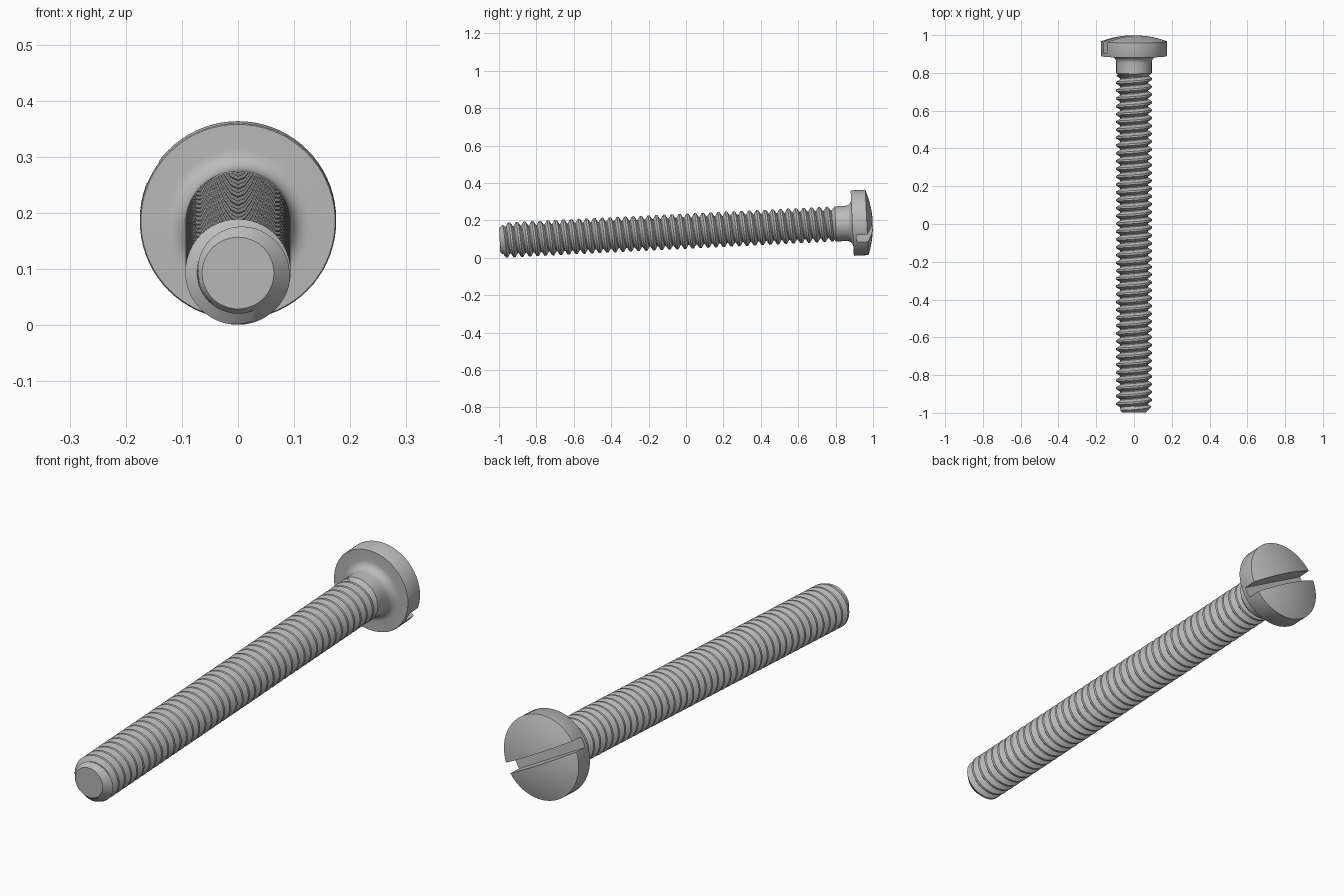
import bpy, bmesh
from math import sin, cos, pi, radians, sqrt
from mathutils import Matrix

if "Cube" in bpy.data.objects:
    bpy.data.objects.remove(bpy.data.objects["Cube"])

steel = bpy.data.materials.new("grey_steel")
steel.use_nodes = True
GREY = (0.5, 0.5, 0.5, 1)
steel.diffuse_color = GREY
steel.node_tree.nodes["Principled BSDF"].inputs["Base Color"].default_value = GREY

# The screw is built along local z, tip at the origin, then laid down
TILT = radians(2.8)
LAY_DOWN = Matrix.Translation((0, -0.996, 0.093)) @ Matrix.Rotation(TILT - pi / 2, 4, 'X')
RADIUS, ROOT, PITCH, THREAD_END = 0.094, 0.073, 0.0415, 1.79


def make_object(name, bm):
    bmesh.ops.remove_doubles(bm, verts=bm.verts, dist=1e-5)
    bmesh.ops.recalc_face_normals(bm, faces=bm.faces)
    mesh = bpy.data.meshes.new(name)
    bm.to_mesh(mesh)
    bm.free()
    mesh.materials.append(steel)
    obj = bpy.data.objects.new(name, mesh)
    bpy.context.collection.objects.link(obj)
    obj.matrix_world = LAY_DOWN
    return obj


def activate(obj):
    bpy.ops.object.select_all(action='DESELECT')
    obj.select_set(True)
    bpy.context.view_layer.objects.active = obj


def grid_surface(rows, cap_ends):
    """Skin rows of points, each row running once round the axis."""
    bm = bmesh.new()
    grid = [[bm.verts.new(p) for p in row] for row in rows]
    for a, b in zip(grid, grid[1:]):
        for i in range(len(a) - 1):
            bm.faces.new((a[i], a[i + 1], b[i + 1], b[i]))
    bmesh.ops.remove_doubles(bm, verts=bm.verts, dist=1e-5)
    if cap_ends:
        bmesh.ops.holes_fill(bm, edges=[e for e in bm.edges if e.is_boundary], sides=0)
    return bm


def ring(radius, z, segments):
    return [(radius * cos(2 * pi * i / segments), radius * sin(2 * pi * i / segments), z)
            for i in range(segments)] + [(radius, 0, z)]


# Threaded rod: a helical ridge with a chamfered tip
SEGMENTS = 48
ridge = [(0.0, ROOT), (0.12, ROOT), (0.44, RADIUS), (0.68, RADIUS)]
rows = []
for turn in range(-1, int(THREAD_END / PITCH) + 2):
    for offset, r in ridge:
        row = []
        for i in range(SEGMENTS + 1):
            angle = 2 * pi * i / SEGMENTS
            s = (turn + offset + i / SEGMENTS) * PITCH
            s = min(max(s, 0), THREAD_END)
            rr = min(r, 0.064 + s)
            if s == THREAD_END:
                rr = ROOT
            row.append((rr * cos(angle), rr * sin(angle), s))
        rows.append(row)
thread = make_object("threaded_rod", grid_surface(rows, True))

# Head and plain shank: one turned profile with a fillet and a domed top
HEAD_R, BASE, RIM, TOP = 0.175, 1.887, 1.965, 1.997
profile = [(0.05, THREAD_END - 0.01), (0.075, THREAD_END - 0.01), (RADIUS, THREAD_END + 0.008)]
FILLET = 0.034
for k in range(7):
    a = k / 6 * pi / 2
    profile.append((RADIUS + FILLET * (1 - cos(a)), BASE - FILLET * (1 - sin(a))))
profile += [(HEAD_R - 0.002, BASE), (HEAD_R, BASE + 0.004), (HEAD_R, RIM)]
rise = TOP - RIM
ball = (HEAD_R ** 2 + rise ** 2) / (2 * rise)
for k in range(1, 9):
    r = HEAD_R * (1 - k / 8.2)
    profile.append((r, TOP - ball + sqrt(ball ** 2 - r ** 2)))
head = make_object("head_and_shank", grid_surface([ring(r, z, 72) for r, z in profile], True))

# Driver slot cut across the dome
SLOT_WIDTH, SLOT_FLOOR = 0.044, 1.907
bm = bmesh.new()
bmesh.ops.create_cube(bm, size=1, matrix=Matrix.Rotation(radians(29), 4, 'Z')
                      @ Matrix.Translation((0, 0, SLOT_FLOOR + 0.1))
                      @ Matrix.Diagonal((0.6, SLOT_WIDTH, 0.2, 1)))
cutter = make_object("slot_cutter", bm)
cutter.hide_render = True
slot = head.modifiers.new("slot", 'BOOLEAN')
slot.operation = 'DIFFERENCE'
slot.object = cutter
slot.solver = 'EXACT'
activate(head)
bpy.ops.object.modifier_apply(modifier=slot.name)
bpy.data.objects.remove(cutter)

for obj in (thread, head):
    activate(obj)
    bpy.ops.object.shade_smooth_by_angle(angle=radians(28))
